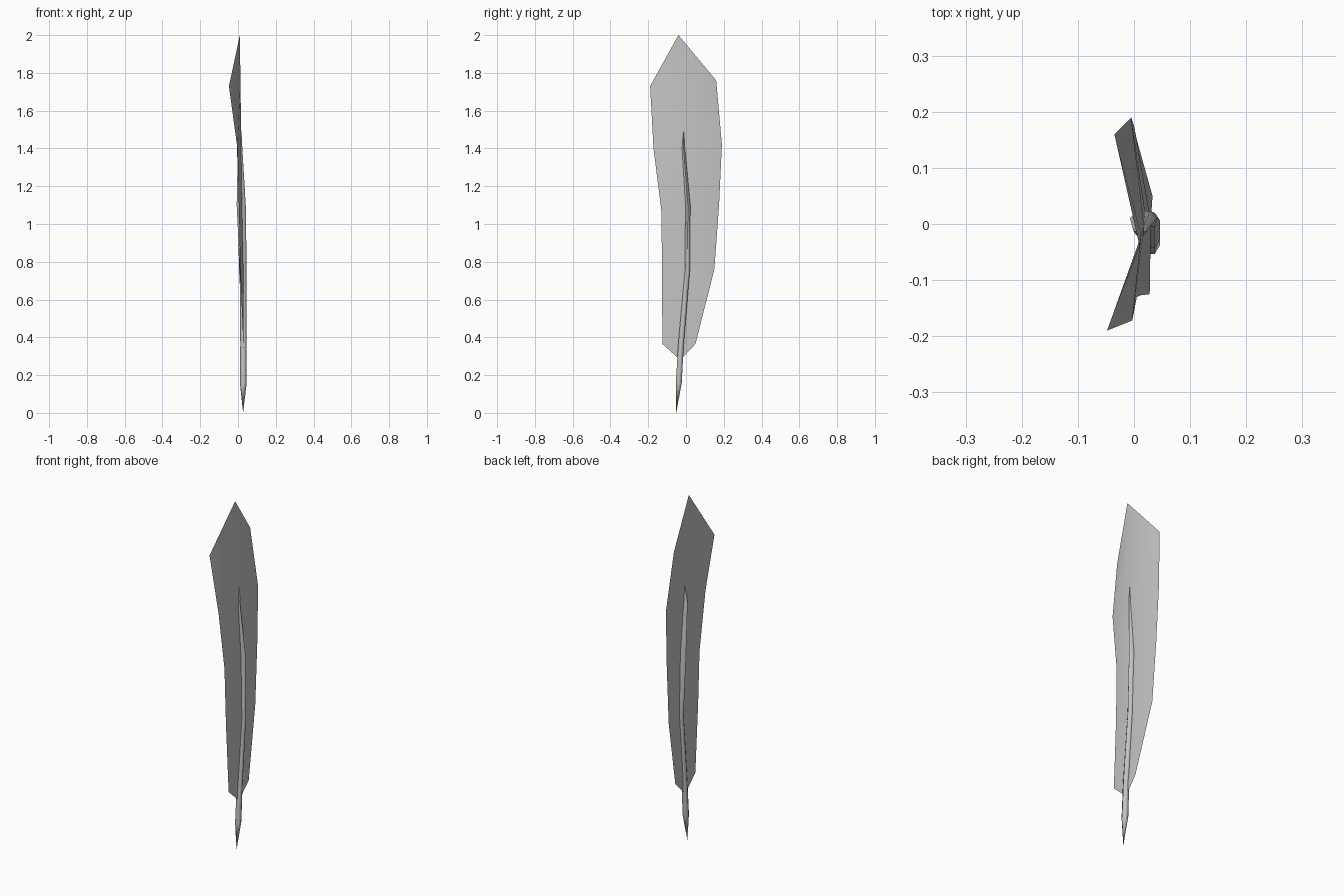
import bpy
import bmesh
import math
from mathutils import Vector

default_cube = bpy.data.objects.get("Cube")
if default_cube:
    bpy.data.objects.remove(default_cube, do_unlink=True)


def make_material(name, colour):
    material = bpy.data.materials.new(name)
    material.use_nodes = True
    material.diffuse_color = colour
    material.node_tree.nodes["Principled BSDF"].inputs["Base Color"].default_value = colour
    return material


def finish(bm, name, material, sharp_angle):
    bmesh.ops.recalc_face_normals(bm, faces=bm.faces)
    mesh = bpy.data.meshes.new(name)
    bm.to_mesh(mesh)
    bm.free()
    mesh.materials.append(material)
    part = bpy.data.objects.new(name, mesh)
    bpy.context.collection.objects.link(part)
    bpy.ops.object.select_all(action="DESELECT")
    part.select_set(True)
    bpy.context.view_layer.objects.active = part
    bpy.ops.object.shade_smooth_by_angle(angle=math.radians(sharp_angle))
    return part


def bridge(bm, lower, upper, closed):
    """Join two rows of vertices with quads."""
    count = len(lower)
    for i in range(count if closed else count - 1):
        j = (i + 1) % count
        bm.faces.new((lower[i], lower[j], upper[j], upper[i]))


def fan(bm, tip, row, closed):
    """Close a row of vertices to a point."""
    count = len(row)
    for i in range(count if closed else count - 1):
        bm.faces.new((tip, row[i], row[(i + 1) % count]))


def build_vane(material):
    # Each row holds the front edge, the fold and the rear edge
    rows = [
        ((.028, -.125, .365), (.028, -.025, .36), (.033, .05, .365)),
        ((.012, -.127, .76), (.03, .005, .76), (.005, .15, .76)),
        ((.005, -.13, 1.07), (.022, .005, 1.1), (0, .175, 1.1)),
        ((-.003, -.172, 1.4), (.018, -.005, 1.4), (-.005, .19, 1.42)),
        ((-.048, -.19, 1.73), (.013, -.02, 1.75), (-.035, .16, 1.76)),
    ]
    bm = bmesh.new()
    verts = [[bm.verts.new(p) for p in row] for row in rows]
    for lower, upper in zip(verts, verts[1:]):
        bridge(bm, lower, upper, False)
    fan(bm, bm.verts.new((.027, -.03, .28)), verts[0], False)
    fan(bm, bm.verts.new((.01, -.04, 2)), verts[-1], False)
    return finish(bm, "feather_vane", material, 60)


def build_quill(material):
    # Centre of each ring, then its half widths across x and y
    rings = [
        ((.028, -.038, .16), .018, .018),
        ((.029, -.027, .36), .017, .017),
        ((.028, .007, .75), .018, .015),
        ((.017, .01, 1.1), .024, .015),
        ((.011, -.013, 1.4), .012, .009),
    ]
    sides = 6
    bm = bmesh.new()
    verts = []
    for centre, width, depth in rings:
        ring = []
        for i in range(sides):
            angle = math.tau * i / sides
            offset = Vector((width * math.cos(angle), depth * math.sin(angle), 0))
            ring.append(bm.verts.new(Vector(centre) + offset))
        verts.append(ring)
    for lower, upper in zip(verts, verts[1:]):
        bridge(bm, lower, upper, True)
    fan(bm, bm.verts.new((.027, -.052, 0)), verts[0], True)
    fan(bm, bm.verts.new((.018, -.013, 1.5)), verts[-1], True)
    return finish(bm, "feather_quill", material, 65)


feather_grey = make_material("feather grey", (.55, .55, .55, 1))
build_vane(feather_grey)
build_quill(feather_grey)
